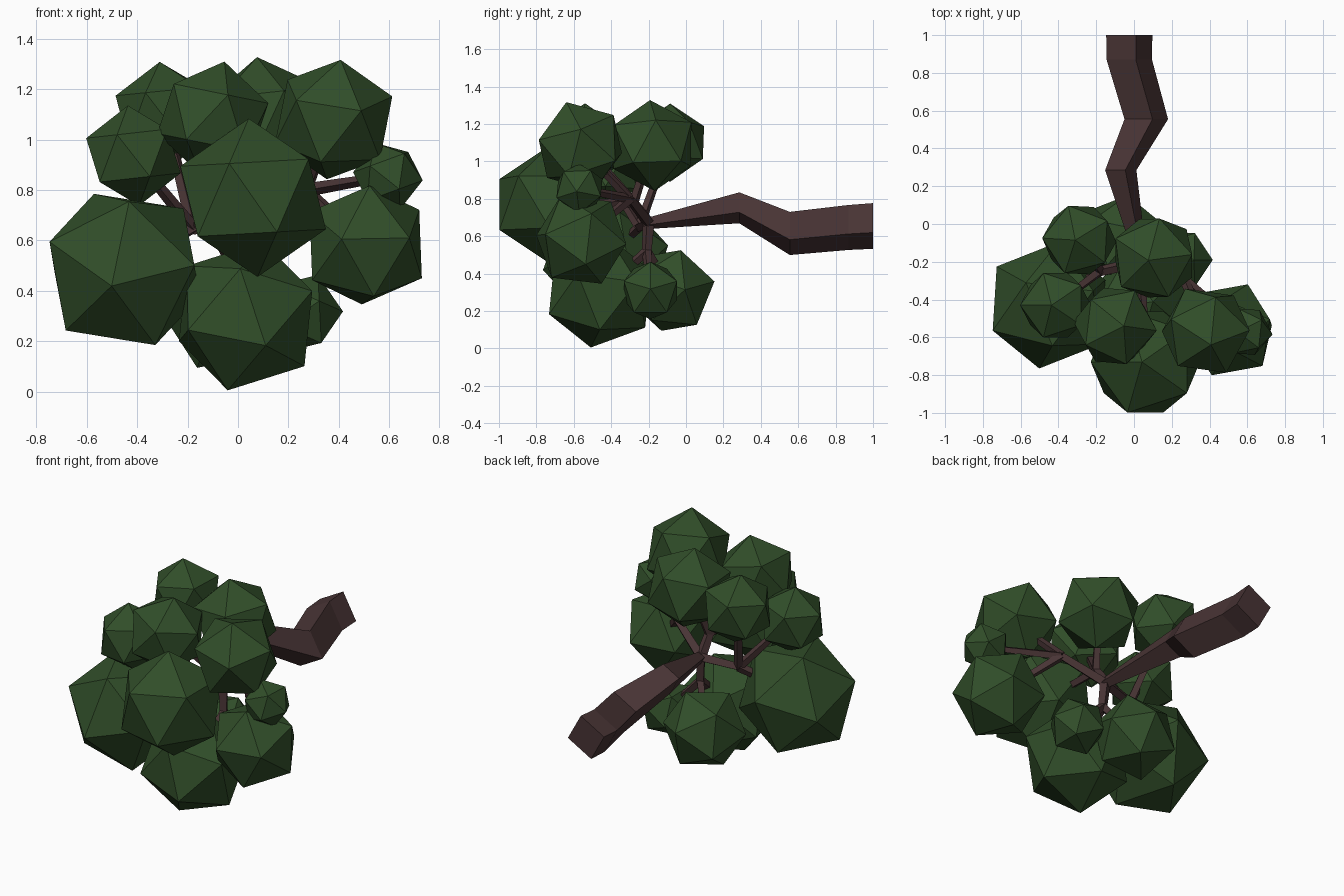
import bpy, bmesh, math
from mathutils import Vector, Matrix

if "Cube" in bpy.data.objects:
    bpy.data.objects.remove(bpy.data.objects["Cube"])


def material(name, rgb):
    m = bpy.data.materials.new(name)
    m.diffuse_color = (*rgb, 1)
    m.use_nodes = True
    m.node_tree.nodes["Principled BSDF"].inputs["Base Color"].default_value = m.diffuse_color
    return m


LEAF = material("leaf_green", (0.03, 0.075, 0.022))
BARK = material("bark_brown", (0.065, 0.034, 0.035))


def finish(name, bm, mat):
    bmesh.ops.recalc_face_normals(bm, faces=bm.faces)
    me = bpy.data.meshes.new(name)
    bm.to_mesh(me)
    bm.free()
    me.materials.append(mat)
    ob = bpy.data.objects.new(name, me)
    bpy.context.collection.objects.link(ob)


def frame(p, q):
    """Rotation whose first axis is p, with q in the first plane."""
    a = Vector(p).normalized()
    c = a.cross(Vector(q)).normalized()
    return Matrix((a, c.cross(a), c)).transposed()


def leaf_clump(name, centre, r, p, q):
    """Icosahedron with one corner pointing along p and a neighbour near q."""
    bm = bmesh.new()
    bmesh.ops.create_icosphere(bm, subdivisions=1, radius=r)
    bm.verts.ensure_lookup_table()
    v = bm.verts[0]
    n = v.link_edges[0].other_vert(v)
    rot = frame(p, q) @ frame(v.co, n.co).transposed()
    bmesh.ops.transform(bm, matrix=Matrix.Translation(centre) @ rot.to_4x4(), verts=bm.verts)
    finish(name, bm, LEAF)


def limb(name, path, radii, axis=None):
    """Four-sided tapering limb along a path."""
    bm = bmesh.new()
    path = [Vector(p) for p in path]
    axis = Vector(axis) if axis else path[-1] - path[0]
    ref = Vector((1, 0, 0)) if abs(axis.normalized().x) < 0.8 else Vector((0, 0, 1))
    w = axis.cross(ref).normalized()
    u = w.cross(axis).normalized()
    rings = []
    for p, r in zip(path, radii):
        angles = [math.radians(16 + 90 * k) for k in range(4)]
        rings.append([bm.verts.new(p + r * (math.cos(t) * u + math.sin(t) * w)) for t in angles])
    for a, b in zip(rings, rings[1:]):
        for k in range(4):
            bm.faces.new((a[k], a[k - 1], b[k - 1], b[k]))
    bm.faces.new(rings[0])
    bm.faces.new(rings[-1])
    finish(name, bm, BARK)


# Foliage: centre, radius, corner direction, neighbouring corner direction
clumps = {
    "left": ((-0.45, -0.43, 0.485), 0.345, (-0.15, -0.97, -0.19), (-0.705, -0.21, -0.73)),
    "front": ((0.06, -0.73, 0.77), 0.315, (-0.3, -0.85, 0.43), (0.3, -0.85, -0.43)),
    "bottom": ((0.03, -0.46, 0.30), 0.307, (-0.23, -0.16, -0.96), (0.77, 0, -0.64)),
    "right": ((0.507, -0.56, 0.582), 0.26, (-0.06, 0.42, -0.91), (0.79, 0.1, -0.5)),
    "small_right": ((0.595, -0.57, 0.855), 0.14, (0.34, 0, -0.93), (0.95, -0.1, -0.1)),
    "top_right": ((0.38, -0.565, 1.08), 0.25, (0.11, -0.3, 0.95), (0.93, 0, 0.4)),
    "top_middle": ((-0.10, -0.54, 1.085), 0.23, (0.2, 0, 0.98), (0.93, -0.1, 0.3)),
    "upper_left": ((-0.415, -0.43, 0.937), 0.2, (-0.11, 0, 0.99), (-0.94, 0, 0.34)),
    "back_left": ((-0.29, -0.085, 1.10), 0.21, (-0.1, 0, 1), (-0.93, 0.05, 0.35)),
    "back_top": ((0.105, -0.18, 1.085), 0.245, (-0.12, -0.05, 0.99), (0.13, 0.87, 0.46)),
    "back_bottom": ((-0.07, -0.08, 0.31), 0.24, (0.15, 0.96, 0.2), (0.3, 0.57, -0.78)),
    "small_low": ((0.25, -0.19, 0.31), 0.167, (0.98, 0, 0.05), (0.35, 0, 0.94)),
}
for key, args in clumps.items():
    leaf_clump("foliage_" + key, *args)

# Crooked trunk lying along y
fork = (0.04, -0.2, 0.67)
limb("trunk",
     [(-0.025, 1.0, 0.655), (-0.025, 0.87, 0.647), (0.065, 0.555, 0.615), (-0.07, 0.285, 0.752), fork],
     [0.127, 0.125, 0.12, 0.086, 0.032], axis=(0, 1, 0))

# Boughs leave the fork, then split into twigs reaching the foliage
boughs = {
    "right": ((0.27, -0.3, 0.8), ("right", "small_right", "top_right")),
    "low": ((0.05, -0.21, 0.52), ("bottom", "back_bottom", "small_low")),
    "left": ((-0.18, -0.25, 0.65), ("left", "upper_left", "back_left")),
    "top": ((0.04, -0.28, 0.78), ("top_middle", "back_top", "front")),
}
for key, (joint, targets) in boughs.items():
    limb("bough_" + key, [fork, joint], [0.032, 0.027])
    for t in targets:
        end = Vector(joint).lerp(Vector(clumps[t][0]), 0.8)
        limb("twig_" + t, [joint, end], [0.027, 0.02])
